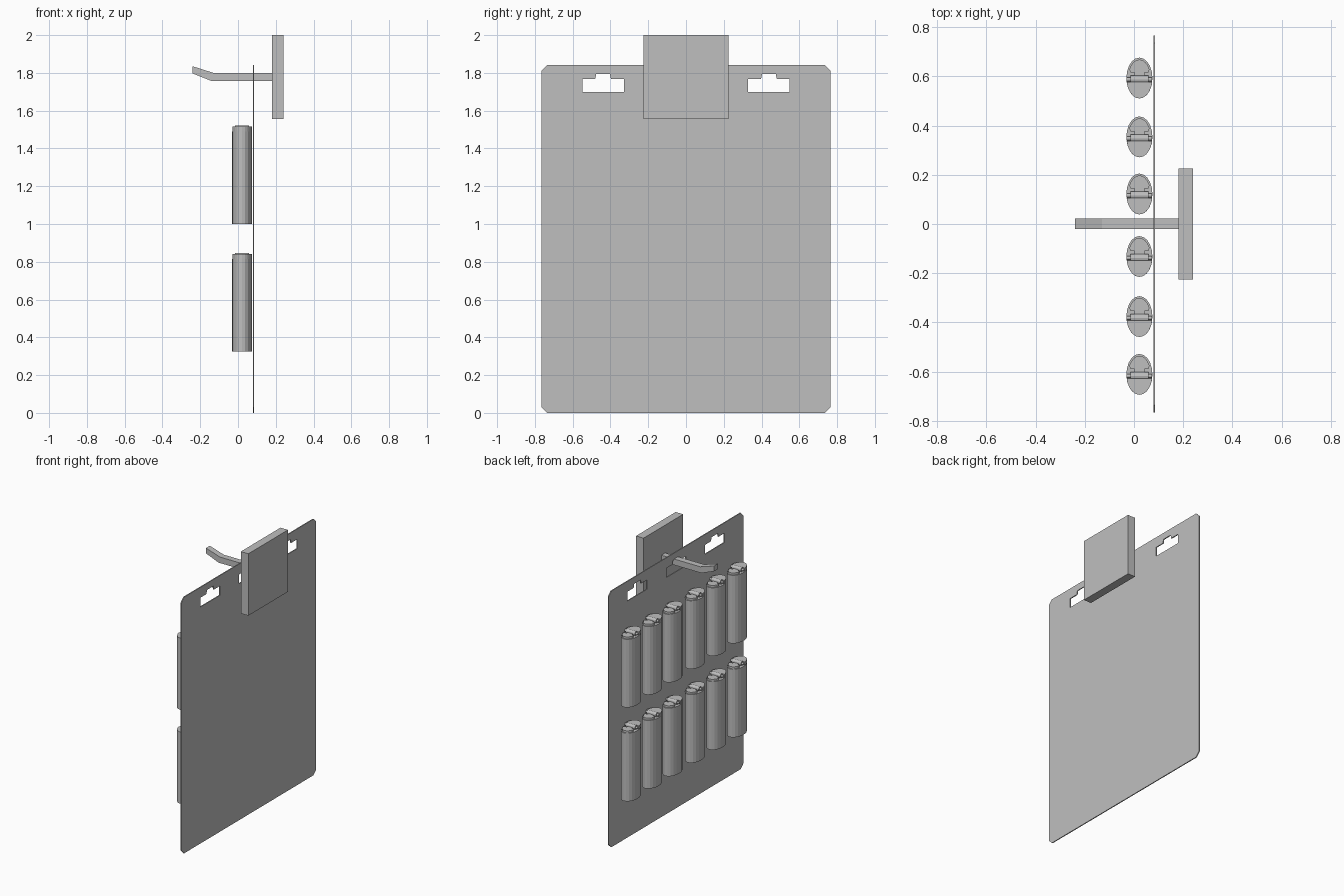
import bpy, bmesh, math
from mathutils import Vector

cube = bpy.data.objects.get("Cube")
if cube:
    bpy.data.objects.remove(cube, do_unlink=True)

GREY = (0.52, 0.52, 0.52, 1)
grey = bpy.data.materials.new("plain grey")
grey.use_nodes = True
grey.diffuse_color = GREY
grey.node_tree.nodes["Principled BSDF"].inputs["Base Color"].default_value = GREY


def place(name, mesh, location=(0, 0, 0)):
    obj = bpy.data.objects.new(name, mesh)
    obj.location = location
    bpy.context.scene.collection.objects.link(obj)
    return obj


def prism(name, loops, push):
    """Fill an outline (with optional hole outlines) and extrude it by push."""
    bm = bmesh.new()
    edges = []
    for loop in loops:
        verts = [bm.verts.new(p) for p in loop]
        edges += [bm.edges.new((a, b)) for a, b in zip(verts, verts[1:] + verts[:1])]
    if len(loops) == 1:
        faces = [bm.faces.new(verts)]
    else:
        bmesh.ops.triangle_fill(bm, edges=edges, use_beauty=True)
        faces = bm.faces[:]
    new = bmesh.ops.extrude_face_region(bm, geom=faces, use_keep_orig=True)["geom"]
    bmesh.ops.translate(bm, vec=Vector(push),
                        verts=[g for g in new if isinstance(g, bmesh.types.BMVert)])
    bmesh.ops.recalc_face_normals(bm, faces=bm.faces[:])
    mesh = bpy.data.meshes.new(name)
    bm.to_mesh(mesh)
    bm.free()
    mesh.materials.append(grey)
    return mesh


def mirror_y(half):
    """Complete a symmetric outline from its +y half."""
    return half + [(y * -1, z) for y, z in reversed(half)]


# Hanging card with chamfered corners and three stepped hang slots
CARD_X = 0.079
outline = mirror_y([(0.735, 0), (0.765, 0.03), (0.765, 1.812), (0.735, 1.842)])
slot = mirror_y([(0.11, 1.70), (0.11, 1.767), (0.042, 1.767), (0.036, 1.794)])
loops = [outline] + [[(y + c, z) for y, z in slot] for c in (-0.439, 0, 0.439)]
card = prism("card", [[(CARD_X, y, z) for y, z in l] for l in loops], (0.007, 0, 0))
place("card", card)

# Wall block and the bent hook arm
block = [(0.18, y, z) for y, z in mirror_y([(0.225, 1.555), (0.225, 2.0)])]
place("wall_block", prism("wall_block", [block], (0.06, 0, 0)))
profile = [(0.18, 1.757), (0.18, 1.80), (-0.13, 1.80),
           (-0.24, 1.835), (-0.24, 1.797), (-0.14, 1.757)]
arm = [(x, -0.021, z) for x, z in profile]
place("hook_arm", prism("hook_arm", [arm], (0, 0.044, 0)))

# Lighter parts, modelled once around the centre of the base
RX, RY, TALL, LIP = 0.053, 0.083, 0.52, 0.49


def oval(z, start=0, end=math.tau, count=20, scale=1, shift=0):
    steps = [start + (end - start) * i / count for i in range(count)]
    if end < math.tau:
        steps.append(end)
    return [(RX * scale * math.cos(a), shift + RY * scale * math.sin(a), z) for a in steps]


def roller(name, radius, length):
    bm = bmesh.new()
    bmesh.ops.create_cone(bm, cap_ends=True, segments=12, radius1=radius,
                          radius2=radius, depth=length)
    for v in bm.verts:
        v.co = Vector((v.co.z, v.co.x - 0.006, v.co.y + TALL - 0.015))
    bmesh.ops.recalc_face_normals(bm, faces=bm.faces[:])
    mesh = bpy.data.meshes.new(name)
    bm.to_mesh(mesh)
    bm.free()
    mesh.materials.append(grey)
    return mesh


hood = oval(LIP, math.pi + 0.2, math.tau - 0.2, 10)
button = ([(0.02, 0.01, LIP), (0.02, 0.022, LIP), (0.036, 0.022, LIP)]
          + oval(LIP, 0.45, math.pi - 0.45, 8, 0.86, 0.004)
          + [(-0.036, 0.022, LIP), (-0.02, 0.022, LIP), (-0.02, 0.01, LIP)])
parts = {
    "body": prism("lighter_body", [oval(0)], (0, 0, LIP)),
    "hood": prism("lighter_hood", [hood], (0, 0, TALL - LIP - 0.004)),
    "button": prism("lighter_button", [button], (0, 0, 0.014)),
    "wheel": roller("lighter_wheel", 0.016, 0.074),
    "axle": roller("lighter_axle", 0.008, 0.104),
}

# Two rows of six lighters
for row, base in (("lower", 0.325), ("upper", 1.0)):
    for i, y in enumerate((0.593, 0.354, 0.122, -0.132, -0.376, -0.611)):
        for part, mesh in parts.items():
            place(f"{row}_lighter_{i + 1}_{part}", mesh, (0.022, y, base))
